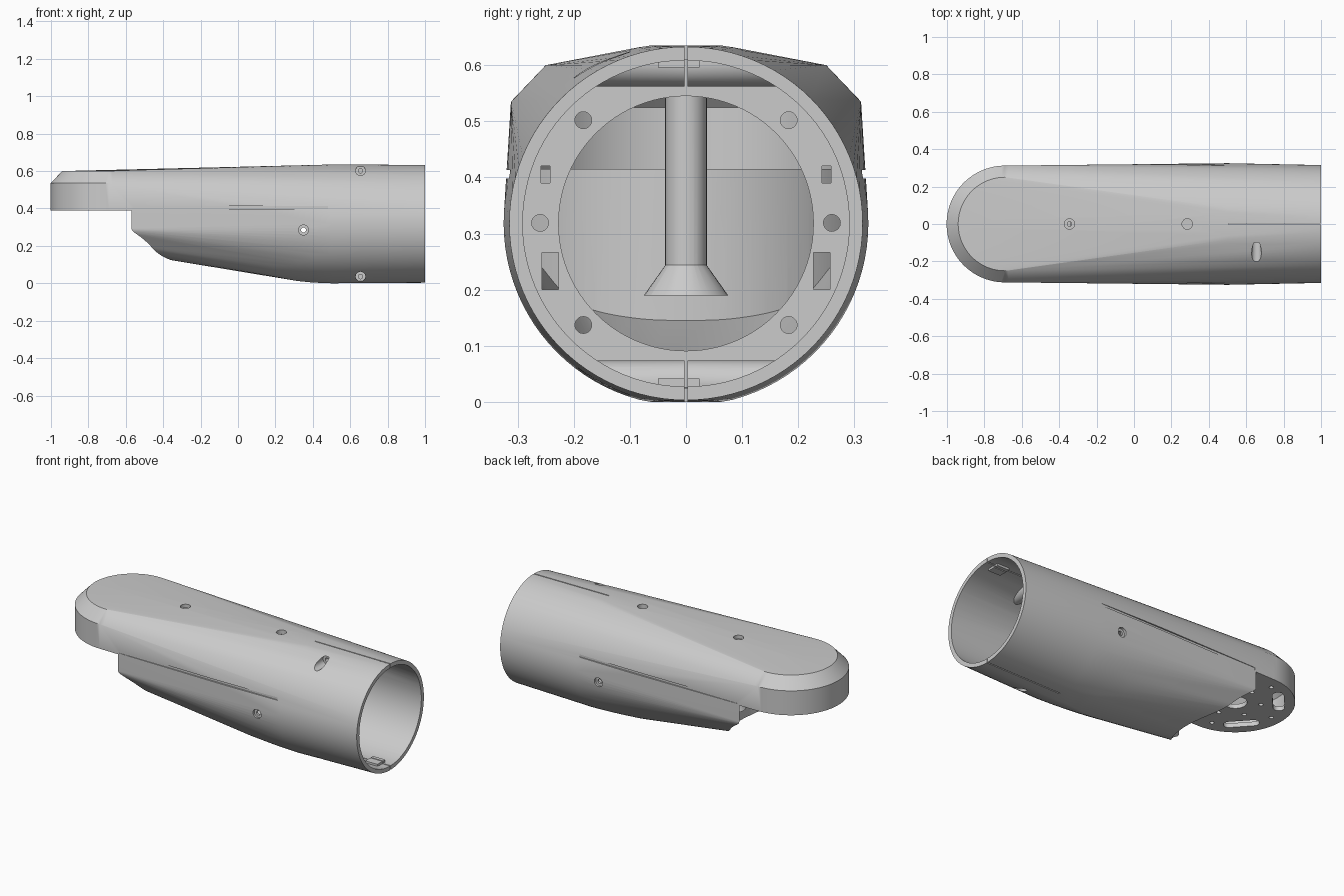
import bpy, bmesh, math
from mathutils import Vector, Matrix

if "Cube" in bpy.data.objects:
    bpy.data.objects.remove(bpy.data.objects["Cube"])

HEAD_X = -0.69   # axis of the rounded head
MID_Z = 0.318    # axis of the round tube


def to_object(bm, name):
    bmesh.ops.recalc_face_normals(bm, faces=bm.faces[:])
    me = bpy.data.meshes.new(name)
    bm.to_mesh(me)
    bm.free()
    ob = bpy.data.objects.new(name, me)
    bpy.context.collection.objects.link(ob)
    return ob


def cylinder(p, q, r, r2=None, seg=32, name="helper"):
    p, q = Vector(p), Vector(q)
    d = q - p
    bm = bmesh.new()
    bmesh.ops.create_cone(bm, cap_ends=True, segments=seg, radius1=r,
                          radius2=r if r2 is None else r2, depth=d.length)
    rot = d.to_track_quat('Z', 'Y').to_matrix().to_4x4()
    bmesh.ops.transform(bm, matrix=Matrix.Translation((p + q) / 2) @ rot, verts=bm.verts)
    return to_object(bm, name)


def box(lo, hi, name="helper"):
    lo, hi = Vector(lo), Vector(hi)
    bm = bmesh.new()
    bmesh.ops.create_cube(bm, size=1)
    s = hi - lo
    bmesh.ops.transform(bm, matrix=Matrix.Translation((lo + hi) / 2) @ Matrix.Diagonal((*s, 1)),
                        verts=bm.verts)
    return to_object(bm, name)


def hull(points, name):
    bm = bmesh.new()
    for p in points:
        bm.verts.new(p)
    bmesh.ops.convex_hull(bm, input=bm.verts[:])
    loose = [v for v in bm.verts if not v.link_faces]
    bmesh.ops.delete(bm, geom=loose, context='VERTS')
    bmesh.ops.dissolve_limit(bm, angle_limit=0.002, verts=bm.verts[:], edges=bm.edges[:])
    bmesh.ops.triangulate(bm, faces=[f for f in bm.faces if len(f.verts) > 4])
    return to_object(bm, name)


def boolean(ob, tool, op='DIFFERENCE'):
    m = ob.modifiers.new("cut", 'BOOLEAN')
    m.operation, m.object, m.solver = op, tool, 'EXACT'
    dg = bpy.context.evaluated_depsgraph_get()
    me = bpy.data.meshes.new_from_object(ob.evaluated_get(dg))
    ob.modifiers.clear()
    ob.data = me
    bpy.data.objects.remove(tool)


def envelope(o, end, name):
    """Hull of the chamfered head disc and the clipped tube rings, inset by o."""
    n, pts = 96, []
    discs = [(0.25 - 0.4 * o, 0.60 - o), (0.312 - o, 0.535 - 0.4 * o),
             (0.312 - o, 0.29 + 0.4 * o), (0.25 - 0.4 * o, 0.22 + o)]
    rings = [(0.2, 0.31, 0.035, 0.6), (0.32, 0.318, 0.012, 0.6),
             (0.4, 0.322, 0.004, 0.6), (0.5, 0.325, 0, 0.635), (end, 0.315, 0, 0.635)]
    for i in range(n):
        a = 2 * math.pi * i / n
        c, s = math.cos(a), math.sin(a)
        pts += [(HEAD_X + r * c, r * s, z) for r, z in discs]
        for x, r, lo, hi in rings:
            z = min(max(MID_Z + (r - o) * s, lo + o), hi - o)
            pts.append((x, (r - o) * c, z))
    return hull(pts, name)


# outer body with the cylindrical undercut below the head
body = envelope(0, 1.0, "arm_shell")
boolean(body, cylinder((HEAD_X, 0, -0.3), (HEAD_X, 0, 0.39), 0.336, seg=96))

# hollow interior, leaving the head floor and the curved end wall
void = envelope(0.025, 1.06, "helper")
boolean(void, cylinder((HEAD_X, 0, -0.3), (HEAD_X, 0, 0.415), 0.36, seg=96))
boolean(body, void)

# inner mounting flange with its bolt holes and slots
flange = cylinder((0.46, 0, MID_Z), (0.495, 0, MID_Z), 0.308, seg=96)
boolean(flange, cylinder((0.4, 0, MID_Z), (0.6, 0, MID_Z), 0.227, seg=96))
for s in (-1, 1):
    for y, z in ((0.183, 0.502), (0.183, 0.137), (0.26, 0.319)):
        boolean(flange, cylinder((0.4, s * y, z), (0.6, s * y, z), 0.015, seg=20))
    boolean(flange, box((0.4, s * 0.242 - 0.015, 0.2), (0.6, s * 0.242 + 0.015, 0.266)))
    boolean(flange, box((0.4, s * 0.25 - 0.008, 0.39), (0.6, s * 0.25 + 0.008, 0.42)))
boolean(body, flange, 'UNION')

# clamp screw bosses inside the tube, and locating tabs near its mouth
for z in (0.602, 0.034):
    boss = cylinder((0.655, -0.2, z), (0.655, 0.2, z), 0.04)
    boolean(boss, envelope(0.008, 0.98, "helper"), 'INTERSECT')
    boolean(body, boss, 'UNION')
for lo, hi in ((0.596, 0.618), (0.018, 0.042)):
    boolean(body, box((0.87, -0.05, lo), (0.95, 0.024, hi)), 'UNION')

# flared screw post joining floor and roof
post = cylinder((-0.305, 0, 0.195), (-0.305, 0, 0.59), 0.037)
boolean(post, cylinder((-0.305, 0, 0.19), (-0.305, 0, 0.245), 0.075, 0.036), 'UNION')
boolean(body, post, 'UNION')

# split lines along the tube, above and below
boolean(body, box((0.505, -0.003, 0.5), (1.1, 0.003, 0.7)))
boolean(body, box((0.505, -0.003, -0.1), (1.1, 0.003, 0.12)))

# counterbored screw holes in the top face
for x, depth in ((-0.345, 0.45), (0.285, 0.5)):
    boolean(body, cylinder((x, 0, depth), (x, 0, 0.8), 0.012, seg=20))
    boolean(body, cylinder((x, 0, 0.594), (x, 0, 0.8), 0.028, seg=24))

# side screw holes: one pair straight through, two clamp holes at the front
boolean(body, cylinder((0.35, -0.5, 0.285), (0.35, 0.5, 0.285), 0.013, seg=20))
for s in (-1, 1):
    boolean(body, cylinder((0.35, s * 0.308, 0.285), (0.35, s * 0.5, 0.285), 0.027, seg=24))
for z in (0.602, 0.036):
    boolean(body, cylinder((0.655, -0.5, z), (0.655, -0.1, z), 0.026, seg=24))
    boolean(body, cylinder((0.655, -0.5, z), (0.655, 0.1, z), 0.012, seg=20))

# shallow side grooves
for s in (-1, 1):
    y = sorted((s * 0.311, s * 0.4))
    boolean(body, box((-0.56, y[0], 0.398), (0.48, y[1], 0.413)))

# openings in the head floor: centre bore, bolt circles, oblong slots


def floor_hole(radius, angle, r):
    a = math.radians(angle)
    x, y = HEAD_X + radius * math.cos(a), radius * math.sin(a)
    boolean(body, cylinder((x, y, 0.3), (x, y, 0.45), r, seg=24))


floor_hole(0, 0, 0.062)
for k in range(6):
    floor_hole(0.135, 30 + 60 * k, 0.012)
for ang in (0, 55, 100, 180, 260, 305):
    floor_hole(0.245, ang, 0.012)
for ang in (138, 222):
    a = math.radians(ang)
    c = Vector((HEAD_X + 0.225 * math.cos(a), 0.225 * math.sin(a), 0))
    t = Vector((-math.sin(a), math.cos(a), 0)) * 0.065
    pts = []
    for e in (c - t, c + t):
        for k in range(24):
            b = 2 * math.pi * k / 24
            pts += [e + Vector((0.03 * math.cos(b), 0.03 * math.sin(b), z)) for z in (0.3, 0.45)]
    boolean(body, hull(pts, "helper"))

# smooth curved faces, crisp edges
bpy.ops.object.select_all(action='DESELECT')
body.select_set(True)
bpy.context.view_layer.objects.active = body
bpy.ops.object.shade_smooth_by_angle(angle=math.radians(25))
